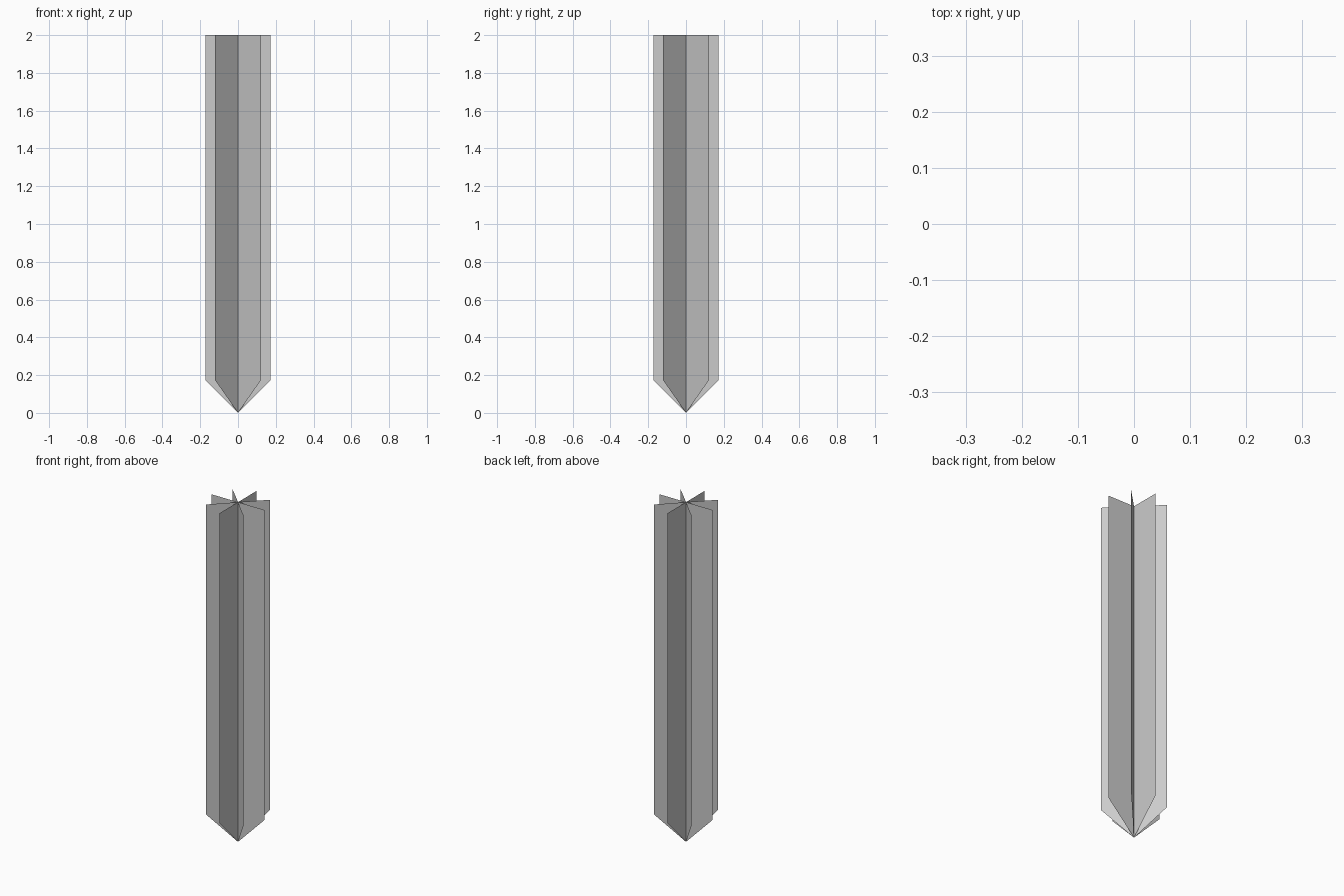
import bpy, math

if "Cube" in bpy.data.objects:
    bpy.data.objects.remove(bpy.data.objects["Cube"])

HALF_WIDTH = 0.173   # reach of each panel from the central axis
SHOULDER = 0.175     # height where the pointed end begins
HEIGHT = 2.0

# Pointed flat panel, drawn in the xz plane
profile = [(0, 0), (HALF_WIDTH, SHOULDER), (HALF_WIDTH, HEIGHT), (0, HEIGHT),
           (-HALF_WIDTH, HEIGHT), (-HALF_WIDTH, SHOULDER)]


def make_panel(name, angle):
    c, s = math.cos(angle), math.sin(angle)
    verts = [(x * c, x * s, z) for x, z in profile]
    # two halves meeting on the central axis
    faces = [(0, 1, 2, 3), (0, 3, 4, 5)]
    mesh = bpy.data.meshes.new(name)
    mesh.from_pydata(verts, [], faces)
    mesh.update()
    obj = bpy.data.objects.new(name, mesh)
    bpy.context.collection.objects.link(obj)
    return obj


# Four panels crossing on one axis give the eight-pointed star section
for i in range(4):
    make_panel(f"crossed_panel_{i + 1}", i * math.pi / 4)
